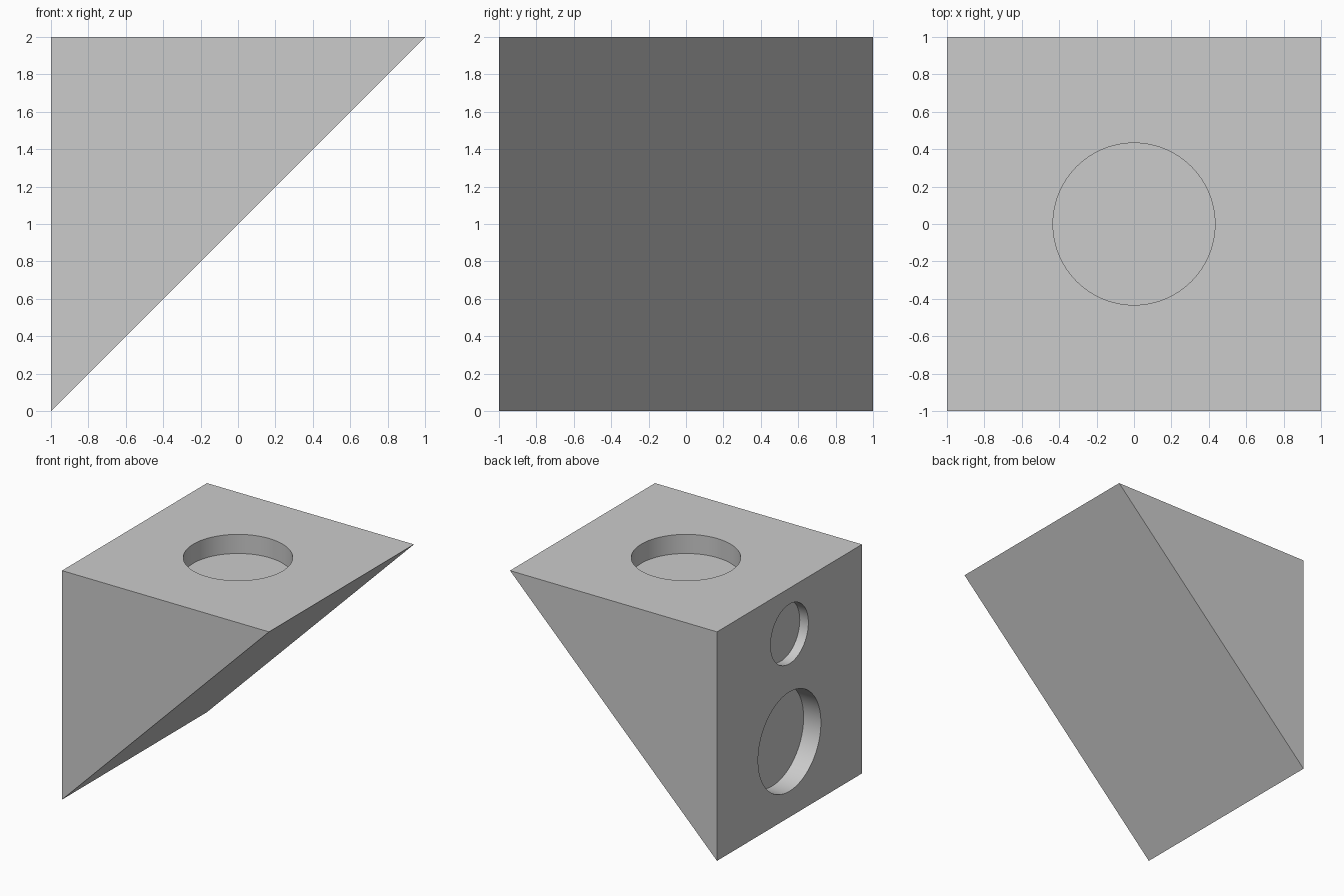
import bpy, bmesh, math
from mathutils import Matrix, Vector

if "Cube" in bpy.data.objects:
    bpy.data.objects.remove(bpy.data.objects["Cube"], do_unlink=True)

grey = bpy.data.materials.new("light grey")
grey.use_nodes = True
grey.diffuse_color = (0.6, 0.6, 0.6, 1)
grey.node_tree.nodes["Principled BSDF"].inputs["Base Color"].default_value = (0.6, 0.6, 0.6, 1)


def make_object(name, bm):
    bmesh.ops.recalc_face_normals(bm, faces=bm.faces)
    mesh = bpy.data.meshes.new(name)
    bm.to_mesh(mesh)
    bm.free()
    mesh.materials.append(grey)
    obj = bpy.data.objects.new(name, mesh)
    bpy.context.collection.objects.link(obj)
    return obj


# Triangular wedge: side profile pushed from front to back
bm = bmesh.new()
profile = bm.faces.new([bm.verts.new(p) for p in ((-1, -1, 0), (1, -1, 2), (-1, -1, 2))])
back = bmesh.ops.extrude_face_region(bm, geom=[profile])["geom"]
bmesh.ops.translate(bm, vec=(0, 2, 0), verts=[v for v in back if isinstance(v, bmesh.types.BMVert)])
wedge = make_object("wedge_block", bm)


def cut_recess(name, centre, outward, radius, depth):
    """Cut a round blind recess into the wedge."""
    bm = bmesh.new()
    turn = Vector(outward).to_track_quat('Z', 'Y').to_matrix().to_4x4()
    bmesh.ops.create_cone(bm, cap_ends=True, segments=96, radius1=radius, radius2=radius,
                          depth=2 * depth, matrix=Matrix.Translation(centre) @ turn)
    cutter = make_object(name, bm)
    mod = wedge.modifiers.new(name, 'BOOLEAN')
    mod.operation = 'DIFFERENCE'
    mod.solver = 'EXACT'
    mod.object = cutter
    bpy.ops.object.select_all(action='DESELECT')
    wedge.select_set(True)
    bpy.context.view_layer.objects.active = wedge
    bpy.ops.object.modifier_apply(modifier=name)
    bpy.data.objects.remove(cutter, do_unlink=True)


# Recess in the top, then the large and small ones in the upright side
cut_recess("top_recess", (0, 0, 2), (0, 0, 1), 0.433, 0.167)
cut_recess("large_side_recess", (-1, 0, 0.66), (-1, 0, 0), 0.433, 0.167)
cut_recess("small_side_recess", (-1, 0, 1.6), (-1, 0, 0), 0.26, 0.083)

# Smooth recess walls, crisp rims
bpy.ops.object.shade_smooth_by_angle(angle=math.radians(30))
